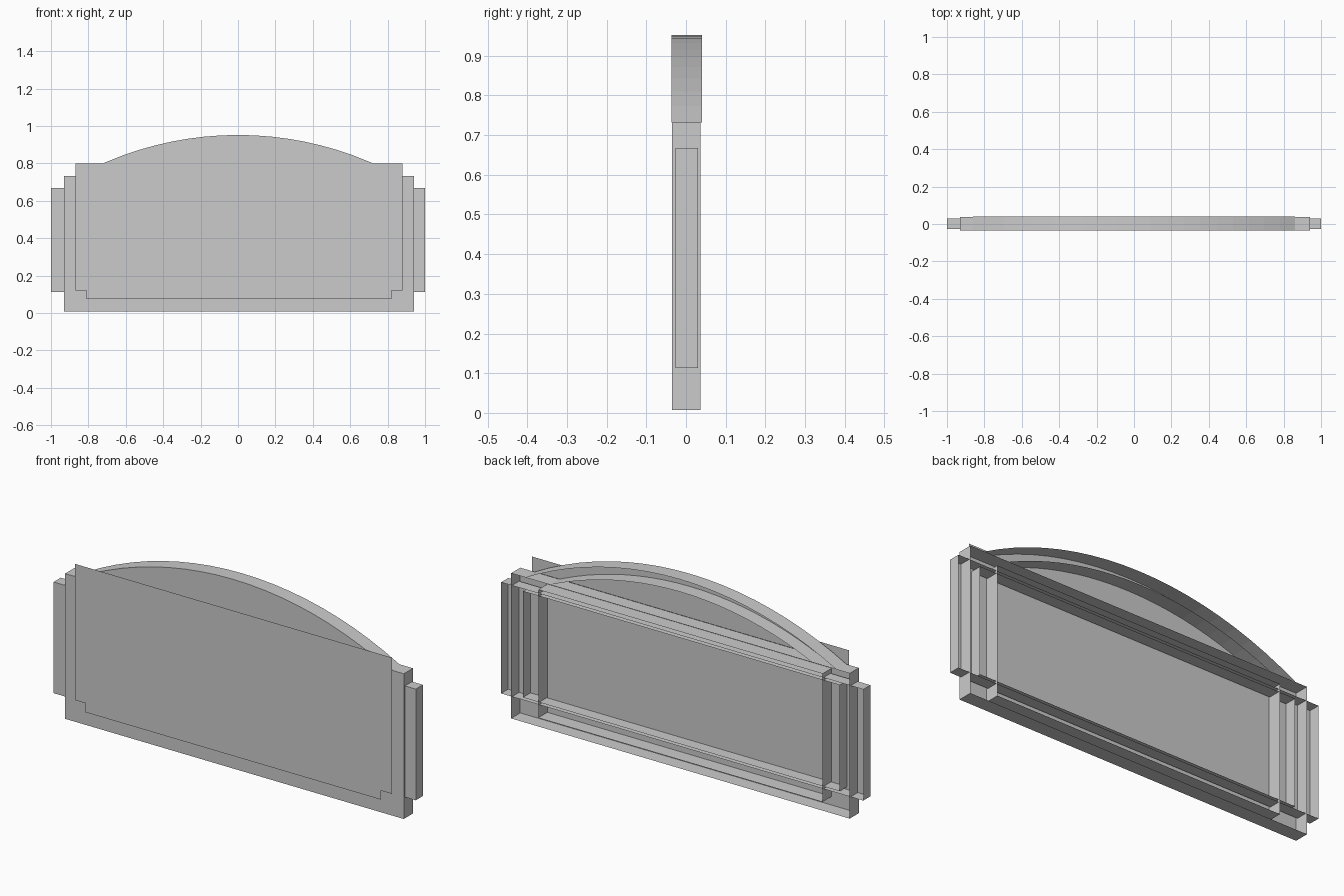
import bpy, bmesh, math

if "Cube" in bpy.data.objects:
    bpy.data.objects.remove(bpy.data.objects["Cube"])

def rect(x0, x1, z0, z1):
    return [(x0, z0), (x1, z0), (x1, z1), (x0, z1)]

def arch(half, base, rise, n=20):
    # Shallow circular arc from left to right
    r = (half * half + rise * rise) / (2 * rise)
    a = math.asin(half / r)
    return [(r * math.sin(-a + 2 * a * i / n),
             base + rise - r + r * math.cos(-a + 2 * a * i / n)) for i in range(n + 1)]

def finish(name, bm):
    bmesh.ops.recalc_face_normals(bm, faces=bm.faces)
    me = bpy.data.meshes.new(name)
    bm.to_mesh(me)
    bm.free()
    ob = bpy.data.objects.new(name, me)
    bpy.context.collection.objects.link(ob)
    return ob

def shell(name, outline, y0, y1, front=False, closed=True):
    # Open-backed wall along an outline, with optional front skin
    bm = bmesh.new()
    f = [bm.verts.new((x, y0, z)) for x, z in outline]
    b = [bm.verts.new((x, y1, z)) for x, z in outline]
    n = len(outline)
    for i in range(n if closed else n - 1):
        j = (i + 1) % n
        bm.faces.new((f[i], f[j], b[j], b[i]))
    if front:
        bm.faces.new(f)
    return finish(name, bm)

def ring(name, outer, inner, y):
    # Flat front border between two matching outlines
    bm = bmesh.new()
    o = [bm.verts.new((x, y, z)) for x, z in outer]
    c = [bm.verts.new((x, y, z)) for x, z in inner]
    n = len(outer)
    for i in range(n):
        j = (i + 1) % n
        bm.faces.new((o[i], o[j], c[j], c[i]))
    return finish(name, bm)

# Side tabs: wide open-backed frame behind the body
tab_out = rect(-1, 1, 0.113, 0.668)
tab_in = rect(-0.87, 0.88, 0.125, 0.655)
shell("tab_outer_wall", tab_out, -0.026, 0.03)
shell("tab_inner_wall", tab_in, -0.03, 0.03)
ring("tab_front", tab_out, tab_in, -0.026)

# Main body frame with front skin
shell("body_outer_wall", rect(-0.93, 0.94, 0.007, 0.732), -0.035, 0.037, front=True)
shell("body_inner_wall", rect(-0.78, 0.79, 0.05, 0.69), -0.035, 0.037)

# Arched crown on top of the body
shell("crown_outer_wall", arch(0.86, 0.732, 0.22), -0.036, 0.04, front=True, closed=False)
shell("crown_inner_wall", arch(0.72, 0.734, 0.155), -0.035, 0.038, closed=False)

# Thin front panel with stepped lower corners
panel = [(-0.81, 0.075), (0.82, 0.075), (0.82, 0.12), (0.88, 0.12),
         (0.88, 0.8), (-0.87, 0.8), (-0.87, 0.12), (-0.81, 0.12)]
bm = bmesh.new()
bm.faces.new([bm.verts.new((x, -0.044, z)) for x, z in panel])
finish("front_panel", bm)
